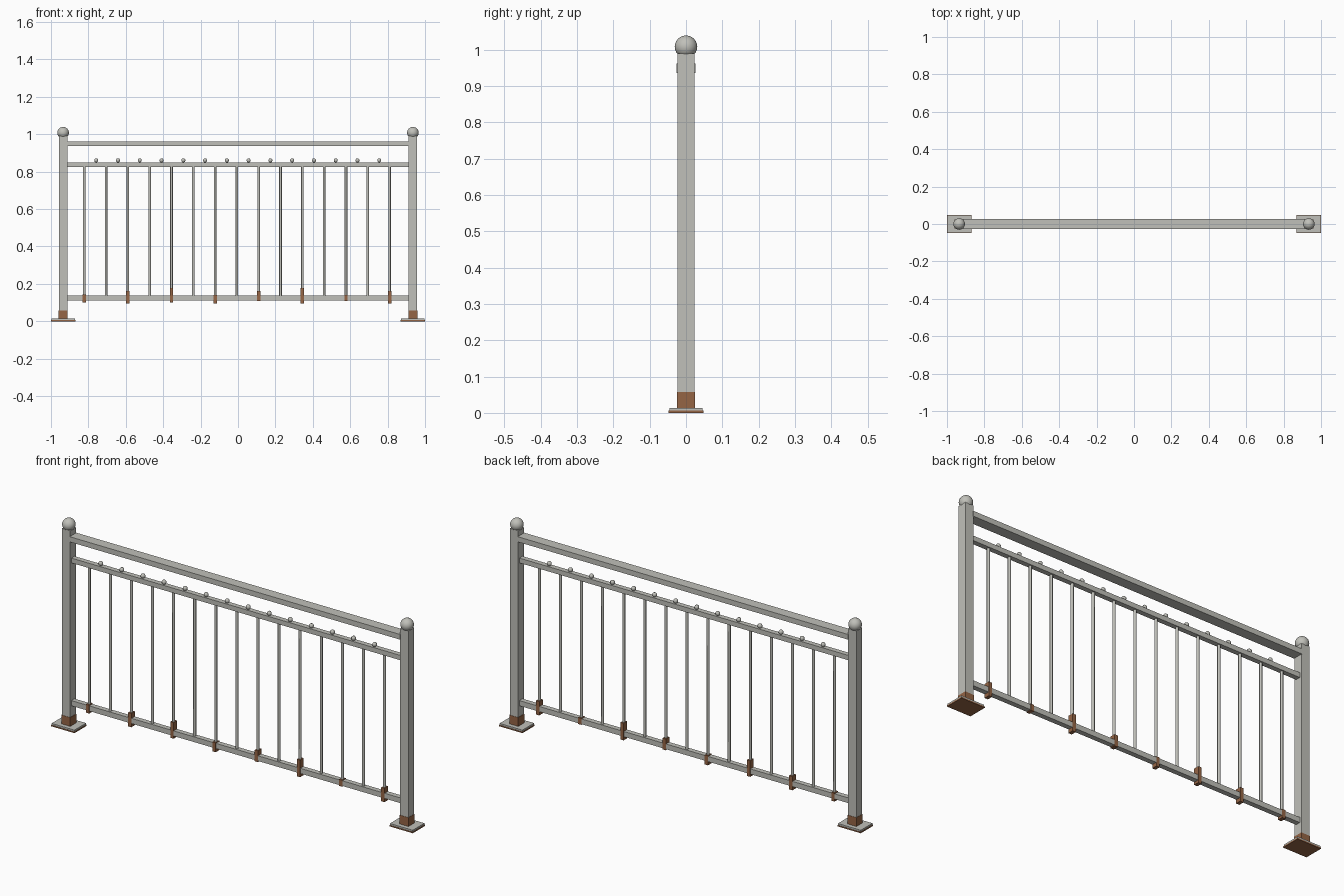
import bpy
from math import radians

cube = bpy.data.objects.get("Cube")
if cube:
    bpy.data.objects.remove(cube, do_unlink=True)


def make_material(name, rgb):
    mat = bpy.data.materials.new(name)
    mat.use_nodes = True
    mat.diffuse_color = (*rgb, 1)
    mat.node_tree.nodes["Principled BSDF"].inputs["Base Color"].default_value = (*rgb, 1)
    return mat


STEEL = make_material("pale grey steel", (0.53, 0.53, 0.49))
RUST = make_material("brown rust", (0.30, 0.13, 0.06))


def finish(name, mat):
    obj = bpy.context.object
    obj.name = obj.data.name = name
    obj.data.materials.append(mat)
    return obj


def box(name, x, width, depth, z0, z1, mat):
    """Box centred on x and y = 0, spanning z0 to z1."""
    bpy.ops.mesh.primitive_cube_add(size=1, location=(x, 0, (z0 + z1) / 2))
    bpy.context.object.scale = (width, depth, z1 - z0)
    bpy.ops.object.transform_apply(location=False, rotation=False, scale=True)
    return finish(name, mat)


def ball(name, x, z, radius, segments, mat):
    bpy.ops.mesh.primitive_uv_sphere_add(segments=segments, ring_count=segments // 2,
                                         radius=radius, location=(x, 0, z))
    bpy.ops.object.shade_smooth_by_angle(angle=radians(40))
    return finish(name, mat)


# End posts with foot plates, rusted bases and ball caps
POST_X = 0.935
for side, sign in (("left", 1), ("right", -1)):
    x = sign * POST_X
    box(side + "_post", x, 0.046, 0.046, 0.01, 0.99, STEEL)
    ball(side + "_post_ball", x, 1.008, 0.031, 24, STEEL)
    box(side + "_post_rust", x, 0.049, 0.049, 0.012, 0.058, RUST)
    box(side + "_foot_plate", x, 0.126, 0.092, 0.002, 0.014, STEEL)
    box(side + "_foot_rust", x, 0.130, 0.096, 0.0, 0.006, RUST)

# Horizontal rails
RAIL_LENGTH = 1.83
box("hand_rail", 0, RAIL_LENGTH, 0.052, 0.936, 0.962, STEEL)
box("upper_rail", 0, RAIL_LENGTH, 0.025, 0.826, 0.850, STEEL)
box("lower_rail", 0, RAIL_LENGTH, 0.025, 0.112, 0.138, STEEL)

# Round balusters
STEP = 0.1166
FIRST = -0.822
for i in range(15):
    bpy.ops.mesh.primitive_cylinder_add(vertices=8, radius=0.007, depth=0.70,
                                        location=(FIRST + i * STEP, 0, 0.48))
    bpy.ops.object.shade_smooth_by_angle(angle=radians(50))
    finish(f"baluster_{i + 1}", STEEL)

# Small studs along the upper rail
for i in range(14):
    ball(f"rail_stud_{i + 1}", -0.758 + i * 0.1164, 0.860, 0.0115, 10, STEEL)

# Rust patches where every second baluster meets the lower rail
patches = [(0.100, 0.142), (0.094, 0.163), (0.099, 0.179), (0.094, 0.141),
           (0.107, 0.163), (0.094, 0.179), (0.109, 0.141), (0.094, 0.163)]
for i, (z0, z1) in enumerate(patches):
    box(f"rust_patch_{i + 1}", FIRST + 2 * i * STEP, 0.018, 0.028, z0, z1, RUST)
